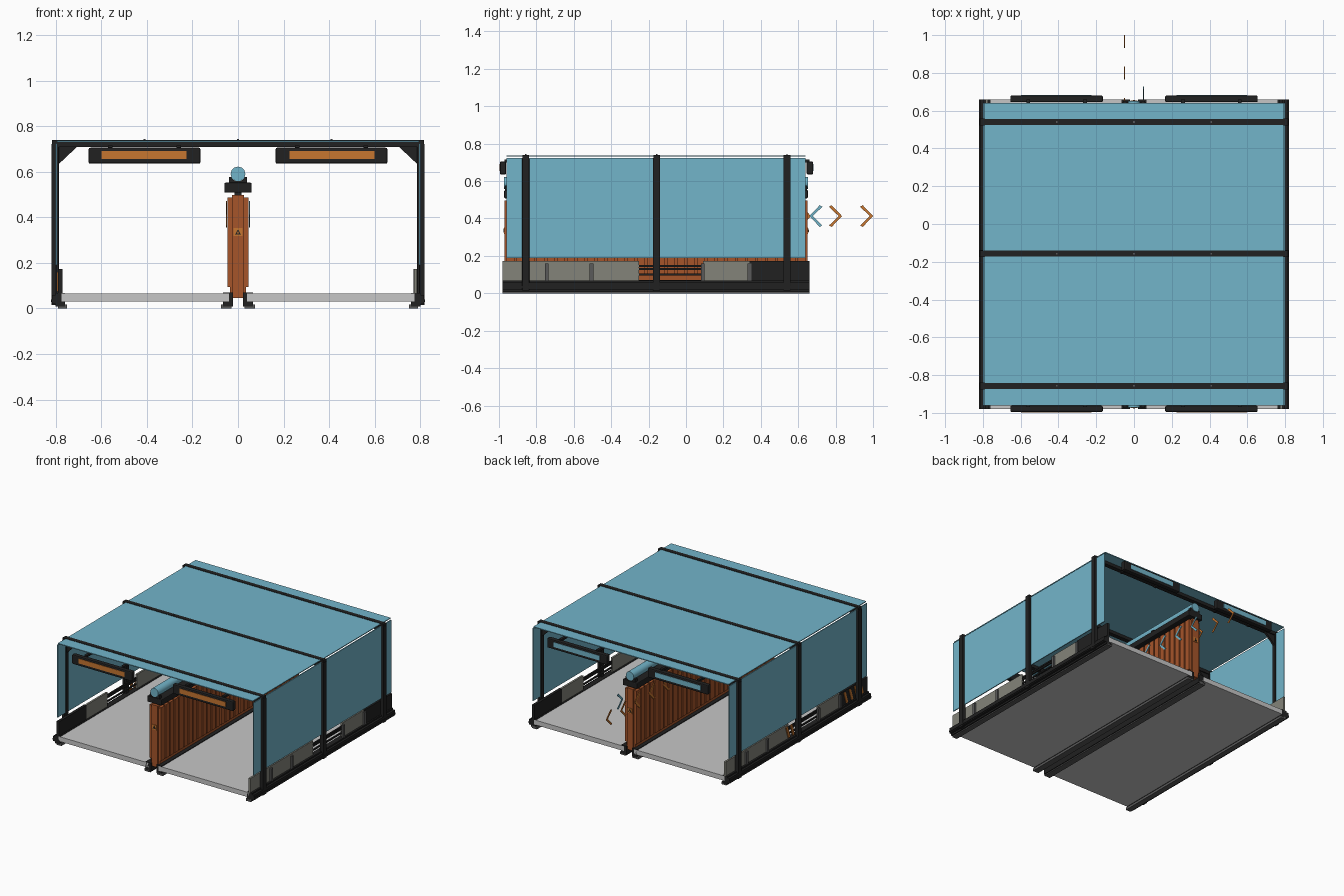
import bpy, bmesh, math

if "Cube" in bpy.data.objects:
    bpy.data.objects.remove(bpy.data.objects["Cube"])


def mat(name, r, g, b):
    m = bpy.data.materials.new(name)
    m.diffuse_color = (r, g, b, 1)
    m.use_nodes = True
    m.node_tree.nodes["Principled BSDF"].inputs["Base Color"].default_value = m.diffuse_color
    return m


BLUE = mat("sky blue", 0.171, 0.462, 0.59)
AMBER = mat("amber", 0.565, 0.18, 0.03)
RUST = mat("rust orange", 0.38, 0.09, 0.023)
LIGHT = mat("light grey", 0.565, 0.565, 0.565)
DARK = mat("charcoal", 0.015, 0.015, 0.015)
STONE = mat("stone grey", 0.23, 0.23, 0.195)
STEEL = mat("steel grey", 0.10, 0.10, 0.10)


def finish(name, bm, m):
    bmesh.ops.recalc_face_normals(bm, faces=bm.faces)
    me = bpy.data.meshes.new(name)
    bm.to_mesh(me)
    bm.free()
    me.materials.append(m)
    ob = bpy.data.objects.new(name, me)
    bpy.context.collection.objects.link(ob)
    return ob


def boxes(name, m, items, bevel=0):
    """One object from boxes given as (x0, x1, y0, y1, z0, z1)."""
    bm = bmesh.new()
    for x0, x1, y0, y1, z0, z1 in items:
        vs = bmesh.ops.create_cube(bm, size=1)["verts"]
        for v in vs:
            v.co = ((x0 + x1) / 2 + v.co.x * (x1 - x0),
                    (y0 + y1) / 2 + v.co.y * (y1 - y0),
                    (z0 + z1) / 2 + v.co.z * (z1 - z0))
    ob = finish(name, bm, m)
    if bevel:
        b = ob.modifiers.new("bevel", 'BEVEL')
        b.width, b.segments = bevel, 2
    return ob


def prism(name, m, pts, axis, lo, hi):
    """Extrude a 2D outline along x (outline y,z) or y (outline x,z)."""
    bm = bmesh.new()
    put = (lambda p, t: (t, p[0], p[1])) if axis == 'x' else (lambda p, t: (p[0], t, p[1]))
    f = bm.faces.new([bm.verts.new(put(p, lo)) for p in pts])
    r = bmesh.ops.extrude_face_region(bm, geom=[f])
    for v in r["geom"]:
        if isinstance(v, bmesh.types.BMVert):
            v.co[0 if axis == 'x' else 1] = hi
    return finish(name, bm, m)


def both(x0, x1, *rest):
    """A box and its copy mirrored in x."""
    return [(x0, x1, *rest), (-x1, -x0, *rest)]


def turned(b):
    """Half turn of a box about the middle of the body."""
    x0, x1, y0, y1, z0, z1 = b
    return (-x1, -x0, 2 * MID - y1, 2 * MID - y0, z0, z1)


F, B = -0.98, 0.66            # front and back of the body
MID = (F + B) / 2
FRAMES = (-0.857, -0.157, 0.54)

# Floor and base rails
boxes("floor_panels", LIGHT, both(0.04, 0.775, F, B, 0.03, 0.065))
boxes("base_rails", DARK, both(0.022, 0.065, F, B, 0.008, 0.07)
      + both(0.76, 0.80, F, B, 0.008, 0.068) + both(0.80, 0.816, F, B, 0.02, 0.058))
boxes("rail_feet", STEEL, both(0.028, 0.075, F, B, 0, 0.018) + both(0.75, 0.79, F, B, 0, 0.018))
boxes("side_cable_runs", DARK, both(0.812, 0.82, F, B, 0.028, 0.04))

# Canopy panels
boxes("roof_panel", BLUE, [(-0.793, 0.793, -0.96, 0.64, 0.731, 0.737)])
boxes("side_panels", BLUE, both(0.793, 0.80, -0.96, 0.64, 0.19, 0.723))

# Portal frames with corner braces and roof bolts
posts, beams, bolts = [], [], []
for y in FRAMES:
    posts += both(0.798, 0.818, y - 0.019, y + 0.019, 0.015, 0.722)
    posts += both(0.786, 0.798, y - 0.015, y + 0.015, 0.06, 0.722)
    beams += [(-0.80, 0.80, y - 0.016, y + 0.016, 0.708, 0.7395)]
    beams += both(0.79, 0.815, y - 0.018, y + 0.018, 0.715, 0.7385)
    bolts += [(x - 0.004, x + 0.004, y - 0.004, y + 0.004, 0.739, 0.744) for x in (-0.41, 0, 0.41)]
    for s in (-1, 1):
        prism("corner_brace", DARK, [(s * 0.79, 0.71), (s * 0.705, 0.71), (s * 0.79, 0.63)],
              'y', y - 0.008, y + 0.008)
boxes("frame_posts", DARK, posts, 0.003)
boxes("roof_beams", DARK, beams)
boxes("roof_bolts", STEEL, bolts)

# Sign boxes at both ends, amber in front and blue behind
boxes("front_sign_boxes", DARK, both(0.165, 0.655, -0.995, -0.962, 0.635, 0.705), 0.007)
boxes("back_sign_boxes", DARK, both(0.165, 0.655, 0.645, 0.68, 0.635, 0.705), 0.007)
boxes("front_sign_screens", AMBER, both(0.225, 0.598, -0.998, -0.99, 0.655, 0.69))
boxes("back_sign_screens", BLUE, both(0.225, 0.598, 0.675, 0.683, 0.655, 0.69))
boxes("sign_brackets", DARK, both(0.25, 0.27, -0.97, -0.85, 0.70, 0.715)
      + both(0.55, 0.57, -0.97, -0.85, 0.70, 0.715)
      + both(0.25, 0.27, 0.53, 0.66, 0.70, 0.715) + both(0.55, 0.57, 0.53, 0.66, 0.70, 0.715))

# Ribbed dividing wall
boxes("wall_core", RUST, [(-0.026, 0.026, -0.97, 0.65, 0.045, 0.497)])
N = 30
step = 1.61 / N
ribs = []
for i in range(N):
    y = -0.965 + i * step
    ribs += [(-0.047, 0.047, y + 0.006, y + step - 0.006, 0.095, 0.487)]
boxes("wall_ribs", RUST, ribs)
boxes("wall_backing", RUST, [(-0.036, 0.036, -0.96, 0.64, 0.07, 0.48)])

# Warning plates on the wall ends
for s, y in ((-1, -0.97), (1, 0.65)):
    a, b, c = y + s * 0.003, y + s * 0.005, y + s * 0.007
    boxes("warning_plate", AMBER, [(-0.019, 0.019, min(y, a), max(y, a), 0.317, 0.353)])
    prism("warning_triangle", DARK, [(-0.013, 0.324), (0.013, 0.324), (0, 0.347)], 'y', y, b)
    prism("warning_triangle_centre", AMBER, [(-0.006, 0.328), (0.006, 0.328), (0, 0.339)], 'y', y, c)

# Top rail and tube over the wall
boxes("top_rail", DARK, [(-0.06, 0.06, -0.972, 0.652, 0.508, 0.552)], 0.006)
boxes("rail_hangers", DARK, [(-0.015, 0.015, y - 0.02, y + 0.02, 0.49, 0.512)
                             for y in (-0.8, -0.5, -0.16, 0.18, 0.48)])
cradles = []
for y in (-0.955, -0.56, -0.16, 0.24, 0.635):
    cradles += both(0.018, 0.04, y - 0.012, y + 0.012, 0.548, 0.576)
    cradles += [(-0.03, 0.03, y - 0.012, y + 0.012, 0.548, 0.562)]
boxes("tube_cradles", DARK, cradles)
bpy.ops.mesh.primitive_cylinder_add(vertices=24, radius=0.032, depth=1.624,
                                    location=(0, MID, 0.59), rotation=(math.pi / 2, 0, 0))
tube = bpy.context.object
tube.name = "overhead_tube"
tube.data.materials.append(BLUE)
bpy.ops.object.shade_smooth_by_angle()


# Direction chevrons beside the wall
def chevron(name, m, x, tip, s):
    d, w, h, z = 0.055, 0.014, 0.058, 0.413
    pts = [(tip, z), (tip - s * d, z + h), (tip - s * (d + w), z + h - 0.008),
           (tip - s * w * 1.3, z), (tip - s * (d + w), z - h + 0.008), (tip - s * d, z - h)]
    prism(name, m, pts, 'x', x - 0.002, x + 0.002)


for i in range(6):
    chevron("forward_chevron", AMBER, -0.05, 1.0 - i * 0.166, 1)
for i in range(4):
    chevron("return_chevron", BLUE, 0.05, 0.66 - i * 0.166, -1)

# Side skirts: the left side is the right side given a half turn
skirt = [(0.772, 0.786, F, -0.25, 0.06, 0.172), (0.772, 0.786, 0.09, 0.34, 0.06, 0.172)]
dark = [(0.770, 0.790, 0.34, B, 0.05, 0.172)]
stakes = [(0.784, 0.798, y - 0.01, y + 0.01, 0.02, 0.16) for y in (-0.745, -0.505, 0.09, 0.34)]
bars = [(0.776, 0.786, -0.26, 0.09, z - 0.005, z + 0.005) for z in (0.1, 0.13, 0.145)]
for name, m, items in (("skirt_panels", STONE, skirt), ("end_cabinets", DARK, dark),
                       ("skirt_stakes", STEEL, stakes), ("gap_bars", DARK, bars)):
    boxes(name, m, items + [turned(b) for b in items])

# Slanted hazard stripes on the left side
for i, y in enumerate((-0.93, -0.87, -0.81, -0.75, -0.13, -0.08)):
    prism("hazard_stripe", AMBER, [(y, 0.075), (y + 0.022, 0.075), (y + 0.05, 0.16), (y + 0.028, 0.16)],
          'x', -0.794, -0.787)
